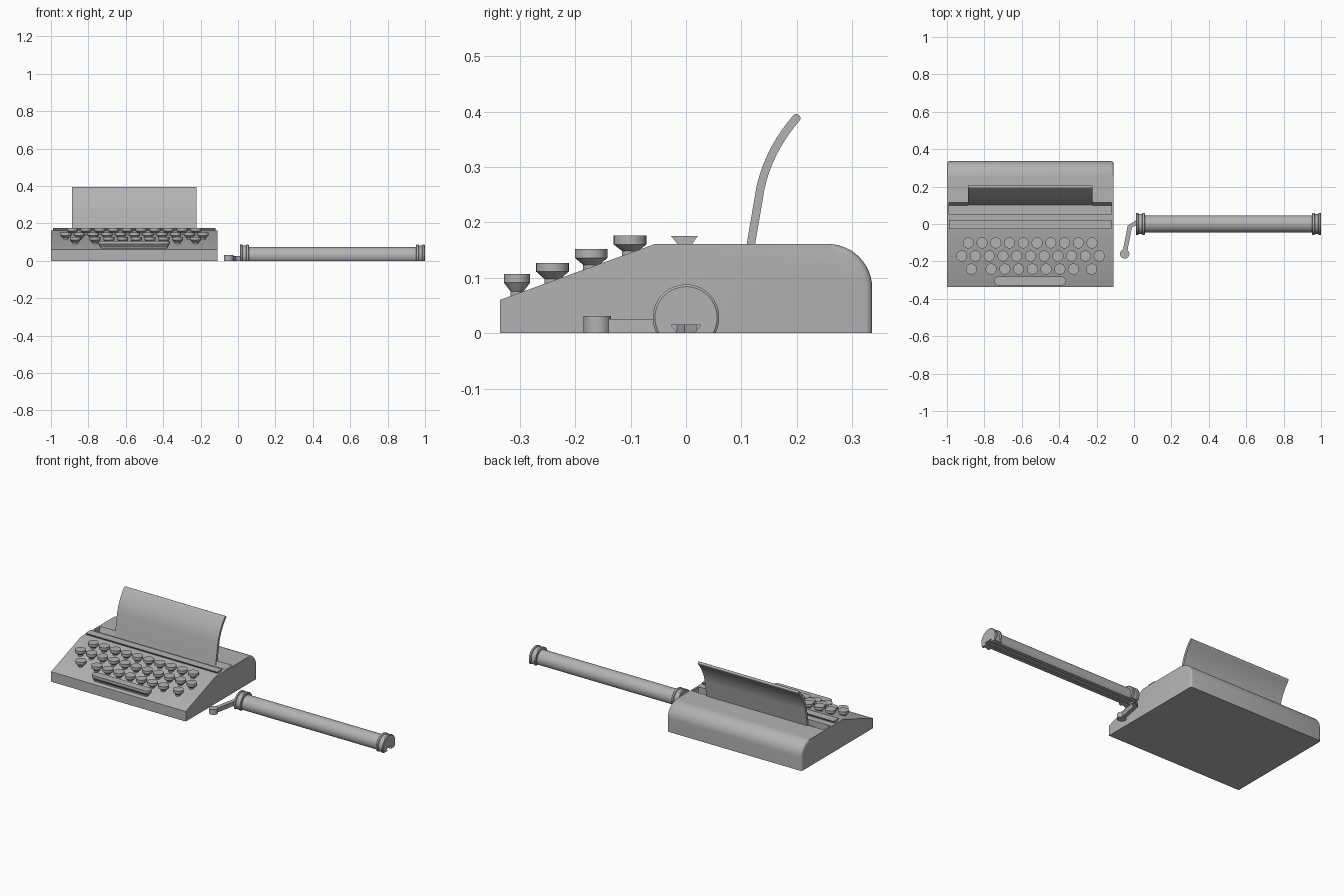
import bpy, bmesh, math
from mathutils import Vector

if "Cube" in bpy.data.objects:
    bpy.data.objects.remove(bpy.data.objects["Cube"], do_unlink=True)

grey = bpy.data.materials.new("plain grey")
grey.use_nodes = True
GREY = (0.45, 0.45, 0.45, 1)
grey.diffuse_color = GREY
grey.node_tree.nodes["Principled BSDF"].inputs["Base Color"].default_value = GREY


def finish(bm, name):
    bmesh.ops.recalc_face_normals(bm, faces=bm.faces)
    mesh = bpy.data.meshes.new(name)
    bm.to_mesh(mesh)
    bm.free()
    mesh.materials.append(grey)
    ob = bpy.data.objects.new(name, mesh)
    bpy.context.collection.objects.link(ob)
    return ob


def smooth(ob):
    bpy.ops.object.select_all(action='DESELECT')
    ob.select_set(True)
    bpy.context.view_layer.objects.active = ob
    bpy.ops.object.shade_smooth_by_angle(angle=math.radians(32))


def loft(name, rings):
    """Capped skin through rings of equal length."""
    bm = bmesh.new()
    rows = [[bm.verts.new(p) for p in ring] for ring in rings]
    n = len(rows[0])
    for a, b in zip(rows, rows[1:]):
        for i in range(n):
            j = (i + 1) % n
            bm.faces.new((a[i], a[j], b[j], b[i]))
    bm.faces.new(rows[0])
    bm.faces.new(rows[-1])
    return finish(bm, name)


def prism(name, outline, x0, x1):
    """Side outline (y, z) stretched along x."""
    return loft(name, [[(x, y, z) for y, z in outline] for x in (x0, x1)])


def arc(cy, cz, r, a0, a1, n):
    angles = [math.radians(a0 + (a1 - a0) * i / n) for i in range(n + 1)]
    return [(cy + r * math.cos(a), cz + r * math.sin(a)) for a in angles]


def cut(ob, cutter):
    mod = ob.modifiers.new("cut", 'BOOLEAN')
    mod.object = cutter
    mod.solver = 'EXACT'
    cutter.hide_render = True
    cutter.hide_viewport = True
    bpy.context.view_layer.objects.active = ob
    bpy.ops.object.modifier_apply(modifier=mod.name)
    bpy.data.objects.remove(cutter, do_unlink=True)


LEFT, RIGHT = -0.11, -1.0
SLOT = (-0.99, -0.12)
PAPER = (-0.888, -0.222)

# Body: sloped front, rounded back, softened rear corners
shell = [(-0.336, 0), (-0.336, 0.06), (-0.056, 0.161)]
shell += arc(0.256, 0.081, 0.08, 90, 0, 12) + [(0.336, 0)]
body = prism("body", shell, RIGHT, LEFT)
bm = bmesh.new()
bm.from_mesh(body.data)
rear = [e for e in bm.edges if abs(e.verts[0].co.x - e.verts[1].co.x) < 1e-4
        and all(v.co.y > 0.257 for v in e.verts) and (e.verts[0].co - e.verts[1].co).length < 0.2]
bmesh.ops.bevel(bm, geom=rear, offset=0.012, segments=3, profile=0.5, affect='EDGES')
bm.to_mesh(body.data)
bm.free()

# Paper trough with a leaning back wall
cut(body, prism("trough_cutter", [(0.053, 0.2), (0.053, 0.12), (0.1, 0.12),
                                  (0.115, 0.161), (0.115, 0.2)], *SLOT))
smooth(body)

# Dovetail rail that carries the roller
prism("roller_rail", [(-0.016, 0.155), (-0.016, 0.162), (-0.027, 0.175),
                      (0.021, 0.175), (0.012, 0.162), (0.012, 0.155)], *SLOT)

# Curved sheet with a rounded top edge, and its foot in the trough
spine = [Vector((0.108, 0.118)), Vector((0.117, 0.16))]
for i in range(1, 13):
    t = i / 12
    p0, p1, p2 = Vector((0.132, 0.25)), Vector((0.145, 0.325)), Vector((0.199, 0.388))
    spine.append(p0 * (1 - t) ** 2 + p1 * 2 * t * (1 - t) + p2 * t * t)
front, back = [], []
for i, p in enumerate(spine):
    d = (spine[min(i + 1, len(spine) - 1)] - spine[max(i - 1, 0)]).normalized()
    side = Vector((-d.y, d.x)) * 0.0075
    front.append(tuple(p + side))
    back.append(tuple(p - side))
heading = math.degrees(math.atan2(d.y, d.x))
tip = arc(spine[-1].x, spine[-1].y, 0.0075, heading + 90, heading - 90, 8)[1:-1]
smooth(prism("paper", front + tip + back[::-1], *PAPER))
prism("paper_foot", [(0.053, 0.115), (0.053, 0.128), (0.11, 0.128), (0.11, 0.115)], *PAPER)


# Keys: flat cap on a tapered neck; half_len stretches one into a bar
def key(name, x, y, top, r, half_len=0.0):
    deck = 0.06 + (y + 0.336) * 0.36
    levels = [(deck - 0.012, r * 0.5), (deck + 0.004, r * 0.5),
              (top - 0.016, r), (top, r)]
    rings = []
    for z, rad in levels:
        right = arc(x + half_len, y, rad, -90, 90, 14)
        left = arc(x - half_len, y, rad, 90, 270, 14)
        if not half_len:
            right, left = right[:-1], left[:-1]
        rings.append([(px, py, z) for px, py in right + left])
    smooth(loft(name, rings))


PITCH = 0.0735
rows = [("upper", -0.101, 0.176, [-0.886 + PITCH * i for i in range(10)]),
        ("middle", -0.171, 0.152, [-0.921 + PITCH * i for i in range(11)]),
        ("lower", -0.241, 0.127, [-0.87, -0.226] + [-0.764 + PITCH * i for i in range(7)])]
for label, y, top, xs in rows:
    for i, x in enumerate(sorted(xs)):
        key(f"{label}_key_{i + 1}", x, y, top, 0.0295)
key("space_bar", -0.556, -0.305, 0.107, 0.0235, 0.168)

# Roller lying beside the body, flattened underneath
AXIS = 0.028
half = [(0.01, 0.056), (0.013, 0.06), (0.022, 0.06), (0.025, 0.054), (0.043, 0.054),
        (0.046, 0.06), (0.055, 0.06), (0.058, 0.056), (0.058, 0.046)]
lathe = half + [(1.01 - x, r) for x, r in reversed(half)]
roller = loft("roller", [[(x, y, z) for y, z in arc(0, AXIS, r, 0, 352.5, 47)]
                         for x, r in lathe])
cut(roller, prism("floor_cutter", [(-0.2, -0.2), (0.2, -0.2), (0.2, 0), (-0.2, 0)], -0.1, 1.1))
cut(roller, prism("groove_cutter", [(-0.015, -0.01), (0.015, -0.01), (0.015, 0),
                                    (0.027, 0.015), (-0.027, 0.015), (-0.015, 0)], -0.1, 1.1))
smooth(roller)

# Crank: bent flat arm with a round knob
path = [Vector((-0.05, -0.155)), Vector((-0.022, -0.012)), Vector((0.015, 0.008))]
near, far = [], []
for i, p in enumerate(path):
    d = (path[min(i + 1, 2)] - path[max(i - 1, 0)]).normalized()
    side = Vector((-d.y, d.x)) * 0.012
    near.append(p + side)
    far.append(p - side)
outline = near + far[::-1]
loft("crank_arm", [[(p.x, p.y, z) for p in outline] for z in (0, 0.026)])
smooth(loft("crank_knob", [[(x, y, z) for x, y in arc(-0.05, -0.16, 0.025, 0, 348.75, 31)]
                           for z in (0, 0.031)]))
